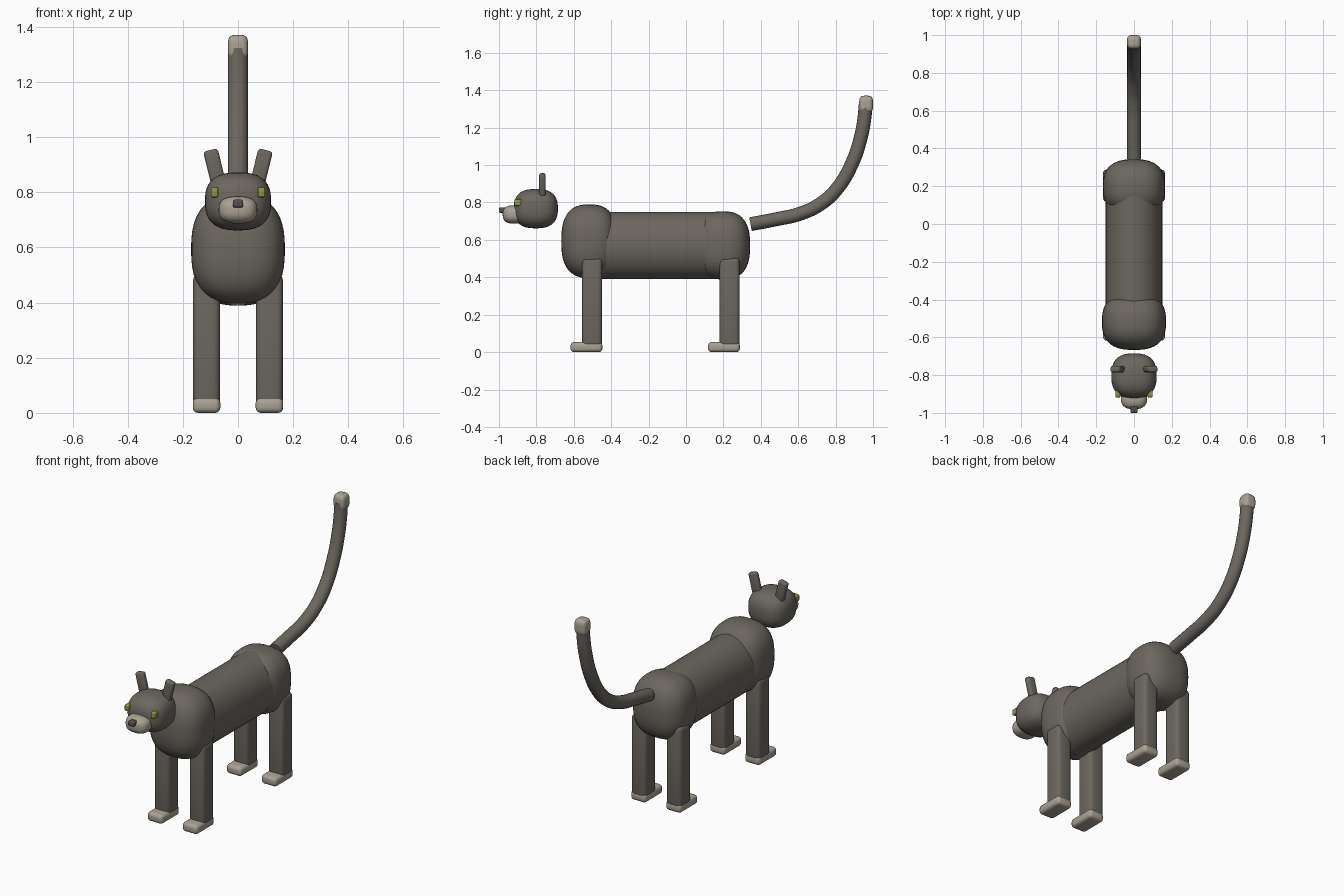
import bpy, bmesh, math
from mathutils import Vector, Matrix

if "Cube" in bpy.data.objects:
    bpy.data.objects.remove(bpy.data.objects["Cube"])


def material(name, rgb):
    m = bpy.data.materials.new(name)
    m.diffuse_color = (*rgb, 1)
    m.use_nodes = True
    m.node_tree.nodes["Principled BSDF"].inputs["Base Color"].default_value = m.diffuse_color
    return m


GREY = material("fur grey", (0.15, 0.135, 0.115))
CREAM = material("pale fur", (0.40, 0.36, 0.295))
GREEN = material("eye green", (0.27, 0.31, 0.05))
DARK = material("nose dark", (0.09, 0.08, 0.08))


def finish(bm, name, mat, angle=40):
    bmesh.ops.recalc_face_normals(bm, faces=bm.faces)
    me = bpy.data.meshes.new(name)
    bm.to_mesh(me)
    bm.free()
    me.materials.append(mat)
    ob = bpy.data.objects.new(name, me)
    bpy.context.collection.objects.link(ob)
    bpy.ops.object.select_all(action='DESELECT')
    ob.select_set(True)
    bpy.context.view_layer.objects.active = ob
    bpy.ops.object.shade_smooth_by_angle(angle=math.radians(angle))
    return ob


def blob(name, centre, radii, mat, power=2.6):
    """Rounded lump: a cube pushed out to a superellipsoid."""
    bm = bmesh.new()
    bmesh.ops.create_cube(bm, size=2)
    bmesh.ops.subdivide_edges(bm, edges=bm.edges, cuts=11, use_grid_fill=True)
    for v in bm.verts:
        n = sum(abs(c) ** power for c in v.co) ** (1 / power)
        v.co = Vector(c / n * r + o for c, r, o in zip(v.co, radii, centre))
    return finish(bm, name, mat)


def soft_box(name, centre, size, bevel, mat, tilt=0):
    """Box with rounded edges, optionally leaning about the y axis."""
    bm = bmesh.new()
    bmesh.ops.create_cube(bm, size=1, matrix=Matrix.Diagonal((*size, 1)))
    bmesh.ops.bevel(bm, geom=bm.edges[:], offset=bevel, segments=4,
                    profile=0.5, affect='EDGES')
    bm.transform(Matrix.Translation(centre) @ Matrix.Rotation(tilt, 4, 'Y'))
    return finish(bm, name, mat)


# torso
bm = bmesh.new()
bmesh.ops.create_cone(bm, cap_ends=True, segments=48, radius1=1, radius2=1, depth=1)
bm.transform(Matrix.Translation((0, -0.16, 0.57)) @ Matrix.Diagonal((0.15, 0.70, 0.18, 1))
             @ Matrix.Rotation(math.pi / 2, 4, 'X'))
finish(bm, "torso", GREY)
blob("chest", (0, -0.517, 0.593), (0.17, 0.15, 0.197), GREY)
blob("hips", (0, 0.195, 0.571), (0.165, 0.148, 0.182), GREY)

# head
blob("head", (0, -0.803, 0.767), (0.12, 0.118, 0.105), GREY)
blob("muzzle", (0, -0.92, 0.736), (0.07, 0.06, 0.049), CREAM)
soft_box("nose", (0, -0.98, 0.759), (0.038, 0.04, 0.028), 0.007, DARK)

for side, s in (("left", 1), ("right", -1)):
    soft_box(side + "_eye", (s * 0.085, -0.899, 0.80), (0.026, 0.038, 0.036), 0.006, GREEN)
    soft_box(side + "_ear", (s * 0.086, -0.768, 0.895), (0.054, 0.034, 0.12), 0.012,
             GREY, s * math.radians(14))
    # legs and paws
    for end, y in (("front", -0.502), ("hind", 0.233)):
        soft_box(f"{side}_{end}_leg", (s * 0.114, y, 0.265), (0.098, 0.108, 0.48), 0.024, GREY)
        soft_box(f"{side}_{end}_paw", (s * 0.114, y - 0.03, 0.027), (0.1, 0.17, 0.054), 0.019, CREAM)

# tail
path = [(0.345, 0.684), (0.48, 0.71), (0.61, 0.74), (0.72, 0.793), (0.81, 0.877),
        (0.888, 1.01), (0.935, 1.15), (0.955, 1.26), (0.960, 1.32)]
cu = bpy.data.curves.new("tail_path", 'CURVE')
cu.dimensions = '3D'
cu.bevel_depth = 0.037
cu.bevel_resolution = 6
cu.use_fill_caps = True
sp = cu.splines.new('BEZIER')
sp.bezier_points.add(len(path) - 1)
for p, (y, z) in zip(sp.bezier_points, path):
    p.co = (0, y, z)
    p.handle_left_type = p.handle_right_type = 'AUTO'
tmp = bpy.data.objects.new("tail_path", cu)
bpy.context.collection.objects.link(tmp)
bpy.context.view_layer.update()
bm = bmesh.new()
bm.from_mesh(tmp.evaluated_get(bpy.context.evaluated_depsgraph_get()).to_mesh())
bmesh.ops.remove_doubles(bm, verts=bm.verts, dist=0.0001)
bpy.data.objects.remove(tmp)
finish(bm, "tail", GREY)
blob("tail_tip", (0, 0.963, 1.325), (0.037, 0.037, 0.046), CREAM, 3.5)
